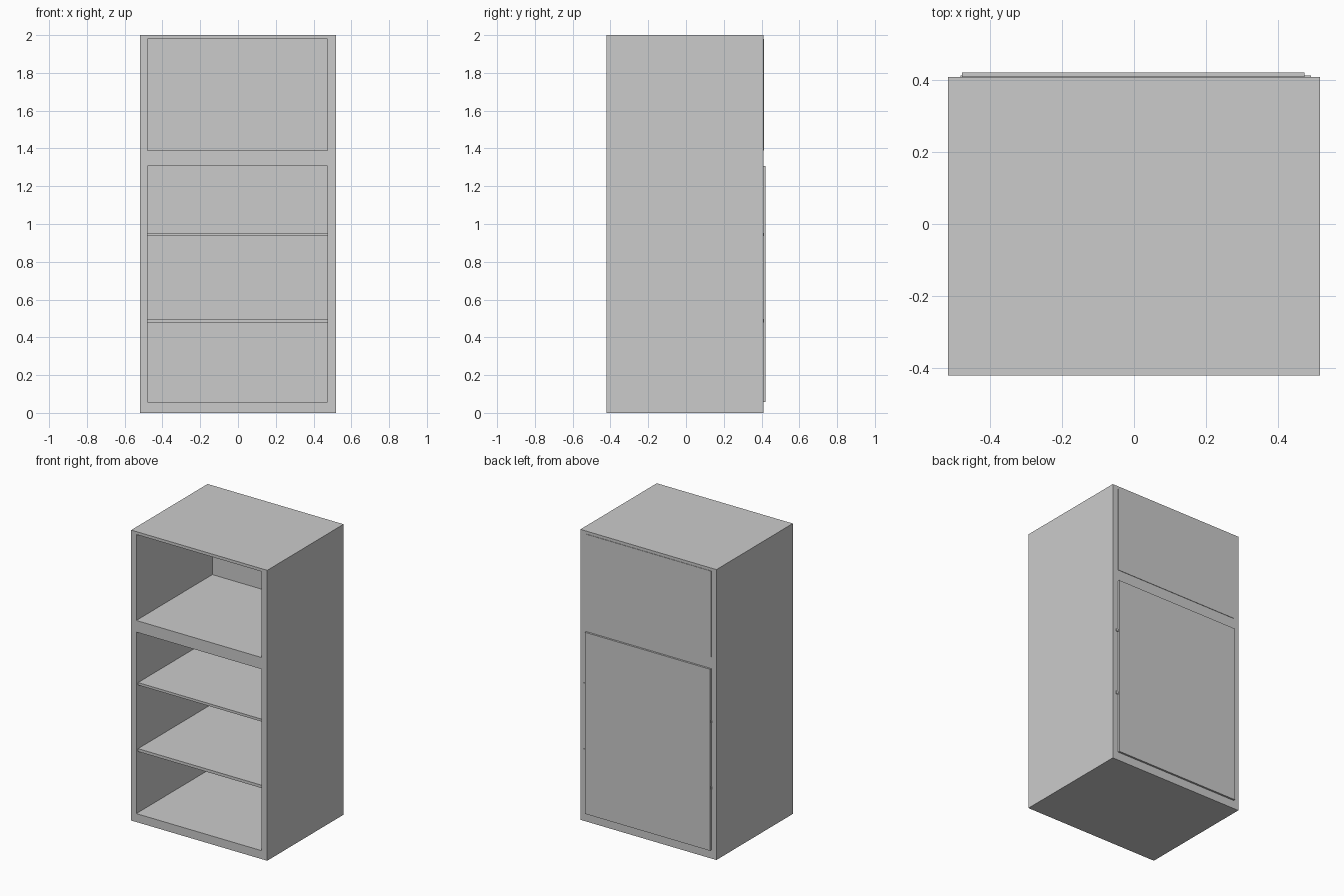
import bpy

if "Cube" in bpy.data.objects:
    bpy.data.objects.remove(bpy.data.objects["Cube"])


def box(name, x0, x1, y0, y1, z0, z1):
    """Axis-aligned box from its limits."""
    bpy.ops.mesh.primitive_cube_add(
        size=1, location=((x0 + x1) / 2, (y0 + y1) / 2, (z0 + z1) / 2))
    ob = bpy.context.object
    ob.name = name
    ob.scale = (x1 - x0, y1 - y0, z1 - z0)
    bpy.ops.object.transform_apply(location=False, rotation=False, scale=True)
    return ob


FRONT, BACK = -0.422, 0.409
OPEN_L, OPEN_R = -0.479, 0.475
LOWER = (0.058, 1.308)
UPPER = (1.388, 1.98)

# Cabinet body with two openings cut right through
body = box("cabinet_body", -0.518, 0.518, FRONT, BACK, 0, 2)
for z0, z1 in (LOWER, UPPER):
    cutter = box("opening_cutter", OPEN_L, OPEN_R, -0.6, 0.6, z0, z1)
    cutter.hide_render = True
    mod = body.modifiers.new("opening", 'BOOLEAN')
    mod.operation = 'DIFFERENCE'
    mod.solver = 'EXACT'
    mod.object = cutter
    bpy.context.view_layer.objects.active = body
    bpy.ops.object.modifier_apply(modifier=mod.name)
    bpy.data.objects.remove(cutter, do_unlink=True)

# Back panels: the lower one stands proud of the body
box("lower_back_panel", OPEN_L, OPEN_R, 0.409, 0.422, *LOWER)
box("upper_back_panel", OPEN_L, OPEN_R, 0.405, 0.412, *UPPER)

# Shelves, slightly recessed at the front and let into the sides
for name, z0, z1 in (("lower_shelf", 0.478, 0.498), ("upper_shelf", 0.936, 0.953)):
    box(name, -0.483, 0.493, -0.403, 0.414, z0, z1)
